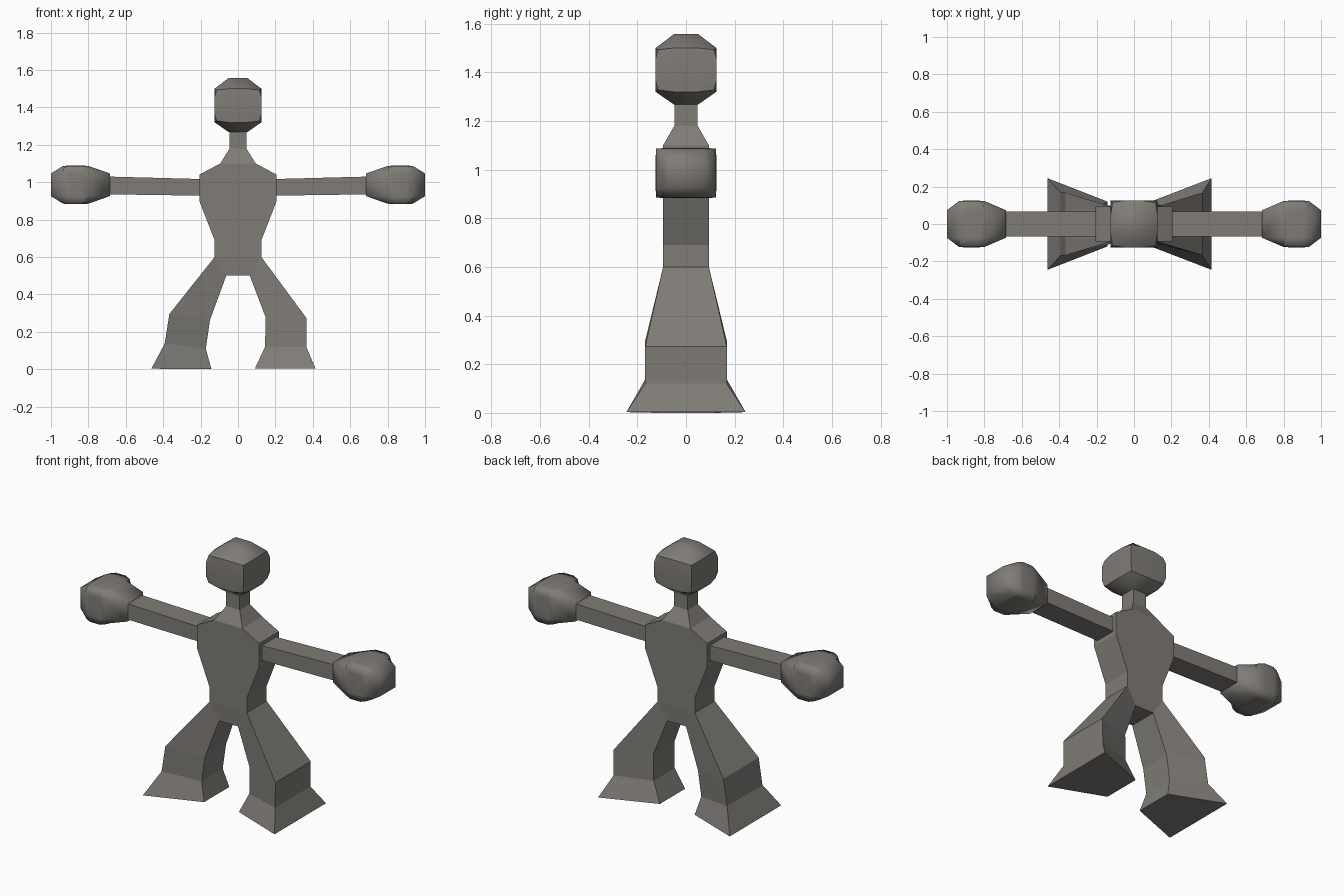
import bpy, bmesh, math

if "Cube" in bpy.data.objects:
    bpy.data.objects.remove(bpy.data.objects["Cube"])

mat = bpy.data.materials.new("warm_grey")
mat.diffuse_color = (0.215, 0.202, 0.185, 1)
mat.use_nodes = True
mat.node_tree.nodes["Principled BSDF"].inputs["Base Color"].default_value = mat.diffuse_color


def finish(name, bm, smooth=None):
    bmesh.ops.recalc_face_normals(bm, faces=bm.faces)
    me = bpy.data.meshes.new(name)
    bm.to_mesh(me)
    bm.free()
    me.materials.append(mat)
    ob = bpy.data.objects.new(name, me)
    bpy.context.collection.objects.link(ob)
    if smooth is not None:
        bpy.ops.object.select_all(action='DESELECT')
        ob.select_set(True)
        bpy.context.view_layer.objects.active = ob
        bpy.ops.object.shade_smooth_by_angle(angle=math.radians(smooth))
    return ob


def loft(name, sections, cap_end=False, skip_sides=False):
    """Each section is two edges along y, each given as (x, z, half depth)."""
    bm = bmesh.new()
    rings = []
    for (xa, za, ya), (xb, zb, yb) in sections:
        rings.append([bm.verts.new(p) for p in
                      ((xa, -ya, za), (xa, ya, za), (xb, yb, zb), (xb, -yb, zb))])
    for r, s in zip(rings, rings[1:]):
        for i in range(4):
            if skip_sides and i % 2 == 0:
                continue
            j = (i + 1) % 4
            bm.faces.new((r[i], r[j], s[j], s[i]))
    if cap_end:
        bm.faces.new(rings[-1])
    return finish(name, bm)


def rounded_box(name, low, high, bulge_low, bulge_high, inner, corner, smooth):
    """Box of 3 x 3 faces per side; side centres bulge out, corners pull in."""
    bm = bmesh.new()
    bmesh.ops.create_cube(bm, size=2)
    bmesh.ops.subdivide_edges(bm, edges=bm.edges[:], cuts=2, use_grid_fill=True)
    for v in bm.verts:
        outer = [abs(c) > 0.9 for c in v.co]
        n = sum(outer)
        for k in range(3):
            c, h = (low[k] + high[k]) / 2, (high[k] - low[k]) / 2
            s = 1 if v.co[k] > 0 else -1
            if not outer[k]:
                v.co[k] = c + s * h * inner[k]
            elif n == 1:
                v.co[k] = bulge_high[k] if s > 0 else bulge_low[k]
            else:
                v.co[k] = c + s * h * (corner if n == 3 else 1)
    return finish(name, bm, smooth)


def wide(w, z, d):
    return ((w, z, d), (-w, z, d))


# Torso with shoulders and neck
loft("torso", [wide(0.125, 0.60, 0.094), wide(0.125, 0.69, 0.094),
               wide(0.207, 0.90, 0.094), wide(0.207, 1.04, 0.094),
               wide(0.095, 1.10, 0.094), wide(0.045, 1.18, 0.048),
               wide(0.045, 1.275, 0.048)])

# Pelvis wedge between the legs
loft("pelvis", [wide(0.125, 0.60, 0.094), wide(0.063, 0.50, 0.09)],
     cap_end=True, skip_sides=True)

# Head
rounded_box("head", (-0.125, -0.125, 1.32), (0.125, 0.125, 1.50),
            (-0.125, -0.125, 1.268), (0.125, 0.125, 1.557),
            (0.4, 0.4, 0.5), 0.92, 40)

# Arms and hands
for side, s in (("left", -1), ("right", 1)):
    loft(side + "_arm", [((s * 0.2, 1.017, 0.068), (s * 0.2, 0.928, 0.068)),
                         ((s * 0.69, 1.03, 0.068), (s * 0.69, 0.935, 0.068))])
    xs = sorted((s * 0.80, s * 0.935))
    ends = sorted((s * 0.685, s * 1.0))
    rounded_box(side + "_hand", (xs[0], -0.123, 0.885), (xs[1], 0.123, 1.087),
                (ends[0], -0.125, 0.883), (ends[1], 0.125, 1.089),
                (0.5, 0.6, 0.6), 0.93, 180)

# Legs: hip, knee, ankle, sole (outer edge, inner edge)
loft("left_leg", [((-0.125, 0.60, 0.094), (-0.063, 0.50, 0.09)),
                  ((-0.367, 0.295, 0.168), (-0.15, 0.262, 0.10)),
                  ((-0.392, 0.137, 0.168), (-0.172, 0.11, 0.10)),
                  ((-0.463, 0.003, 0.245), (-0.142, 0, 0.12))], cap_end=True)
loft("right_leg", [((0.125, 0.60, 0.094), (0.063, 0.50, 0.09)),
                   ((0.367, 0.272, 0.168), (0.147, 0.28, 0.10)),
                   ((0.365, 0.12, 0.168), (0.145, 0.12, 0.10)),
                   ((0.415, 0.003, 0.245), (0.09, 0.003, 0.12))], cap_end=True)
